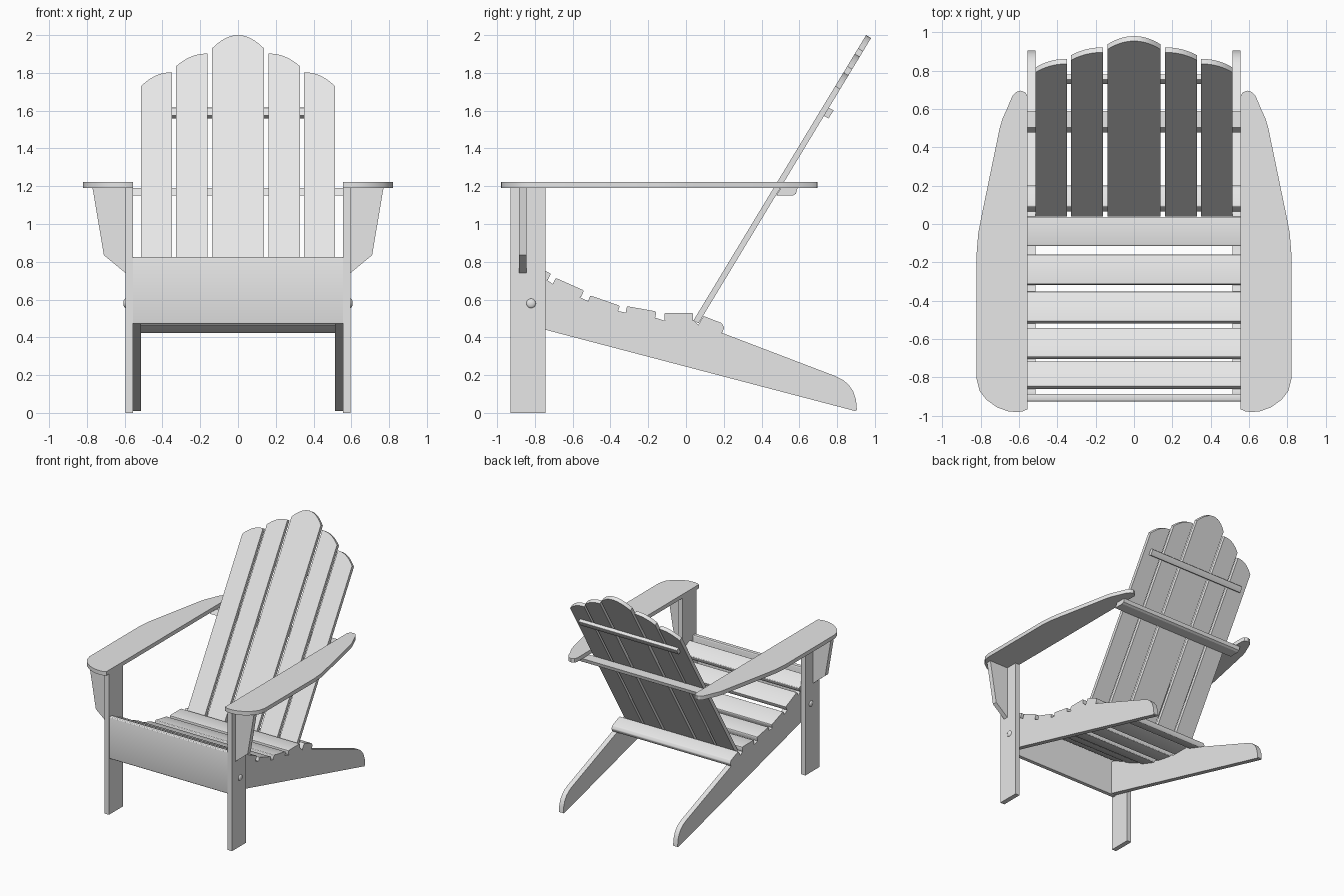
import bpy, bmesh, math
from mathutils import Vector

cube = bpy.data.objects.get("Cube")
if cube:
    bpy.data.objects.remove(cube, do_unlink=True)

paint = bpy.data.materials.new("light_grey_paint")
paint.use_nodes = True
GREY = (0.8, 0.8, 0.8, 1)
paint.diffuse_color = GREY
paint.node_tree.nodes["Principled BSDF"].inputs["Base Color"].default_value = GREY


def finish(obj):
    obj.data.materials.append(paint)
    bpy.ops.object.select_all(action='DESELECT')
    obj.select_set(True)
    bpy.context.view_layer.objects.active = obj
    bpy.ops.object.shade_smooth_by_angle(angle=math.radians(30))


def board(name, outline, sweep, bevel=0):
    """Sweep a flat outline into a board, rounding its long edges if asked."""
    sweep = Vector(sweep)
    bm = bmesh.new()
    face = bm.faces.new([bm.verts.new(p) for p in outline])
    new = bmesh.ops.extrude_face_region(bm, geom=[face])["geom"]
    bmesh.ops.translate(bm, vec=sweep, verts=[v for v in new if isinstance(v, bmesh.types.BMVert)])
    bmesh.ops.recalc_face_normals(bm, faces=bm.faces[:])
    if bevel:
        along = [e for e in bm.edges
                 if (e.verts[0].co - e.verts[1].co).cross(sweep).length < 1e-5
                 and e.calc_face_angle(0) > 0.6]
        bmesh.ops.bevel(bm, geom=along, offset=bevel, segments=3, profile=0.5, affect='EDGES')
    mesh = bpy.data.meshes.new(name)
    bm.to_mesh(mesh)
    bm.free()
    obj = bpy.data.objects.new(name, mesh)
    bpy.context.collection.objects.link(obj)
    finish(obj)


def side_board(name, yz, x0, x1, bevel=0):
    board(name, [(x0, y, z) for y, z in yz], (x1 - x0, 0, 0), bevel)


INNER, OUTER = 0.555, 0.595     # inside and outside of the front legs

# Seat slats, each given by the front and rear ends of its top
slats = [(-0.845, 0.80, -0.715, 0.737), (-0.69, 0.715, -0.54, 0.648),
         (-0.507, 0.622, -0.35, 0.567), (-0.313, 0.565, -0.157, 0.537),
         (-0.115, 0.53, 0.037, 0.53)]
for i, (y0, z0, y1, z1) in enumerate(slats):
    a, b = Vector((y0, z0)), Vector((y1, z1))
    d = (b - a).normalized()
    down = Vector((d.y, -d.x)) * 0.042
    side_board(f"seat_slat_{i + 1}", [a, b, b + down, a + down], -INNER, INNER, 0.008)

# Front apron and cross rails
side_board("front_apron", [(-0.925, 0.47), (-0.885, 0.47), (-0.885, 0.825), (-0.925, 0.825)],
           -INNER, INNER, 0.01)
side_board("rear_seat_rail", [(0.064, 0.465), (0.19, 0.422), (0.203, 0.45), (0.19, 0.475),
                              (0.093, 0.513)], -INNER, INNER, 0.006)
side_board("arm_support_rail", [(0.478, 1.15), (0.565, 1.15), (0.582, 1.16), (0.59, 1.19),
                                (0.502, 1.19)], -OUTER, OUTER)
side_board("upper_back_rail", [(0.727, 1.575), (0.753, 1.617), (0.782, 1.602), (0.754, 1.558)],
           -0.46, 0.46, 0.004)


# Back slats lean along one plane
def lean(x, z):
    return (x, 0.04 + (z - 0.49) * 0.605, z)


def back_slat(name, x0, x1, top):
    board(name, [lean(x, z) for x, z in [(x0, 0.49)] + top + [(x1, 0.49)]], (0, 0.026, -0.016))


arch = []
for i in range(13):
    x = -0.137 + 0.274 * i / 12
    arch.append((x, 1.93 + 0.07 * (1 - (x / 0.137) ** 2)))
back_slat("back_slat_center", -0.137, 0.137, arch)

# Mirrored parts
for s, side in ((1, "left"), (-1, "right")):
    for part, x0, x1, low, high in (("inner", 0.162, 0.328, 1.835, 1.902),
                                    ("outer", 0.35, 0.513, 1.73, 1.803)):
        top = []
        for i in range(9):
            t = i / 8
            top.append((s * (x0 + (x1 - x0) * t), high - (high - low) * t ** 2.2))
        back_slat(f"back_slat_{part}_{side}", s * x0, s * x1, top)

    side_board(f"front_leg_{side}", [(-0.93, 0), (-0.745, 0), (-0.745, 1.19), (-0.93, 1.19)],
               s * INNER, s * OUTER)

    # Sloping side rail that becomes the rear leg
    side_board(f"side_rail_{side}", [
        (-0.885, 0.477), (0.895, 0.01), (0.905, 0.015), (0.9, 0.07), (0.885, 0.115),
        (0.86, 0.15), (0.83, 0.175), (0.79, 0.195), (0.19, 0.424), (0.065, 0.466),
        (0.04, 0.49), (-0.12, 0.49), (-0.16, 0.503), (-0.315, 0.53), (-0.35, 0.537),
        (-0.51, 0.588), (-0.54, 0.602), (-0.7, 0.678), (-0.73, 0.7), (-0.865, 0.762),
        (-0.885, 0.762)], s * 0.513, s * INNER)

    # Arm rest
    arm = [(0.555, -0.965), (0.58, -0.977), (0.61, -0.98), (0.655, -0.977), (0.715, -0.955),
           (0.77, -0.915), (0.805, -0.87), (0.82, -0.81), (0.82, -0.15), (0.812, -0.05),
           (0.795, 0.04), (0.7, 0.5), (0.685, 0.55), (0.66, 0.605), (0.635, 0.665),
           (0.615, 0.688), (0.59, 0.695), (0.565, 0.685), (0.555, 0.665)]
    board(f"arm_rest_{side}", [(s * x, y, 1.19) for x, y in arm], (0, 0, 0.033))

    # Bracket under the arm
    bracket = [(OUTER, 0.74), (0.71, 0.835), (0.77, 1.19), (OUTER, 1.19)]
    board(f"arm_bracket_{side}", [(s * x, -0.885, z) for x, z in bracket], (0, 0.04, 0))

    # Bolt head
    bpy.ops.mesh.primitive_uv_sphere_add(segments=20, ring_count=10, radius=0.025,
                                         location=(s * OUTER, -0.82, 0.58))
    bolt = bpy.context.object
    bolt.name = f"bolt_head_{side}"
    bolt.scale.x = 0.5
    finish(bolt)
